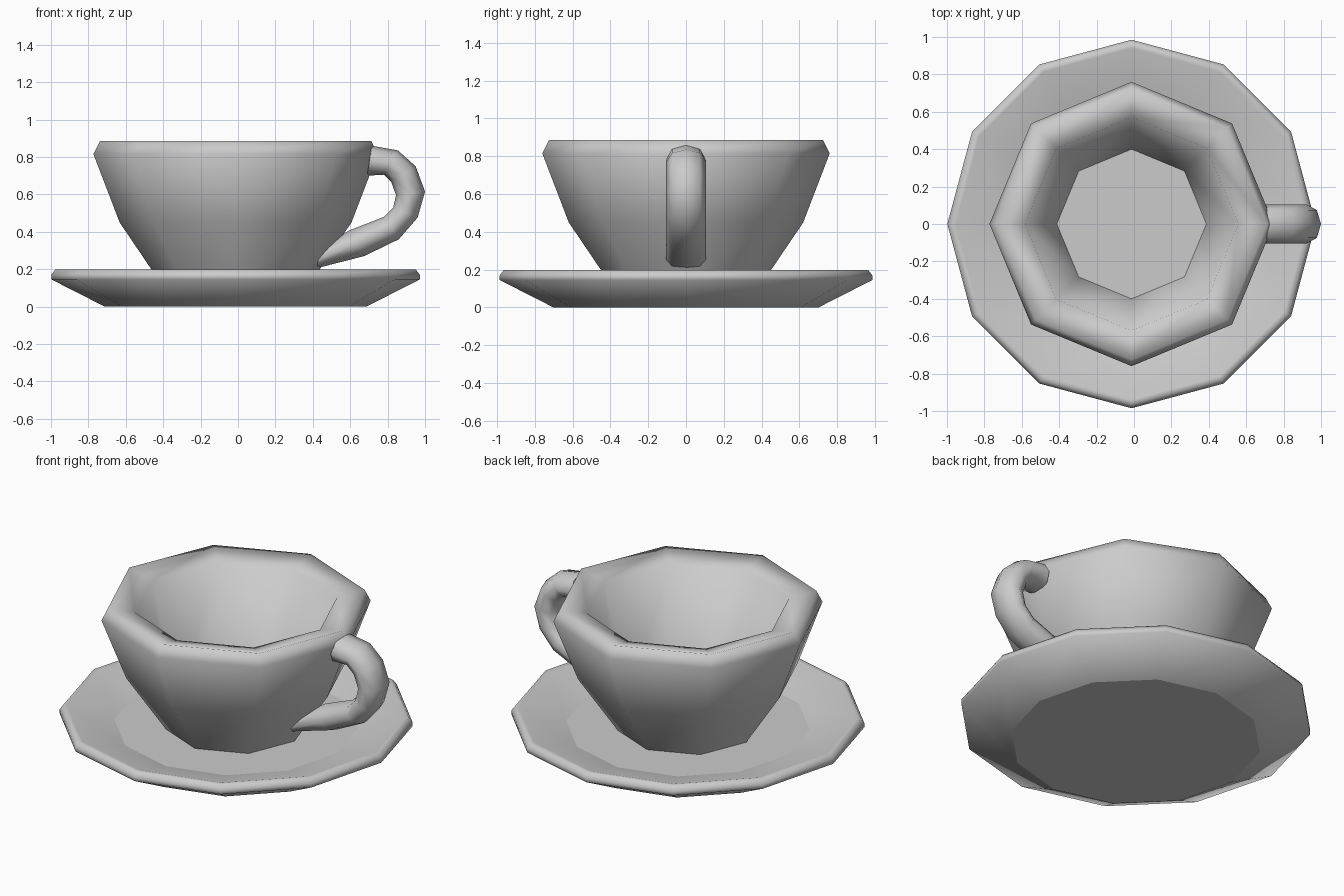
import bpy, bmesh, math
from mathutils import Vector

cube = bpy.data.objects.get("Cube")
if cube:
    bpy.data.objects.remove(cube, do_unlink=True)

CENTRE_X = -0.013

glaze = bpy.data.materials.new("grey_glaze")
glaze.use_nodes = True
GREY = (0.6, 0.6, 0.6, 1)
glaze.diffuse_color = GREY
glaze.node_tree.nodes["Principled BSDF"].inputs["Base Color"].default_value = GREY


def skin(name, rings):
    """Join rings of points into a smooth tube with flat, sharp-edged caps."""
    bm = bmesh.new()
    loops = [[bm.verts.new(p) for p in ring] for ring in rings]
    n = len(loops[0])
    for a, b in zip(loops, loops[1:]):
        for i in range(n):
            j = (i + 1) % n
            bm.faces.new((a[i], a[j], b[j], b[i])).smooth = True
    for loop in (loops[0], loops[-1]):
        cap = bm.faces.new(loop)
        for edge in cap.edges:
            edge.smooth = False
    bmesh.ops.recalc_face_normals(bm, faces=bm.faces)
    mesh = bpy.data.meshes.new(name)
    bm.to_mesh(mesh)
    bm.free()
    mesh.materials.append(glaze)
    obj = bpy.data.objects.new(name, mesh)
    bpy.context.collection.objects.link(obj)
    return obj


def turned(name, profile, sides):
    """Turn a (radius, height) profile around the vertical axis."""
    angles = [math.tau * i / sides for i in range(sides)]
    return skin(name, [[(CENTRE_X + r * math.cos(a), r * math.sin(a), z)
                        for a in angles] for r, z in profile])


# Saucer: flat foot, flared underside, rounded lip and shallow well
turned("saucer", [(0.70, 0), (0.985, 0.145), (0.985, 0.17), (0.965, 0.197),
                  (0.94, 0.195), (0.68, 0.12)], 12)

# Cup: outer wall, thick rounded rim, inner wall and floor
turned("cup", [(0.39, 0.11), (0.62, 0.45), (0.76, 0.815), (0.725, 0.885),
               (0.57, 0.85), (0.40, 0.2)], 8)

# Handle: oval sections between its outer and inner outline
outer = [(0.715, 0.86), (0.855, 0.835), (0.95, 0.75), (1.0, 0.615),
         (0.96, 0.475), (0.86, 0.36), (0.675, 0.27), (0.42, 0.205)]
inner = [(0.69, 0.70), (0.78, 0.705), (0.82, 0.665), (0.845, 0.595),
         (0.83, 0.53), (0.78, 0.48), (0.59, 0.405), (0.44, 0.30)]
HALF_WIDTH = 0.105
sections = []
for (ox, oz), (ix, iz) in zip(outer, inner):
    o, i = Vector((ox, 0, oz)), Vector((ix, 0, iz))
    mid, reach = (o + i) / 2, (o - i) / 2
    side = Vector((0, HALF_WIDTH, 0))
    sections.append([mid + reach * math.cos(math.tau * k / 8)
                     + side * math.sin(math.tau * k / 8) for k in range(8)])
skin("handle", sections)
